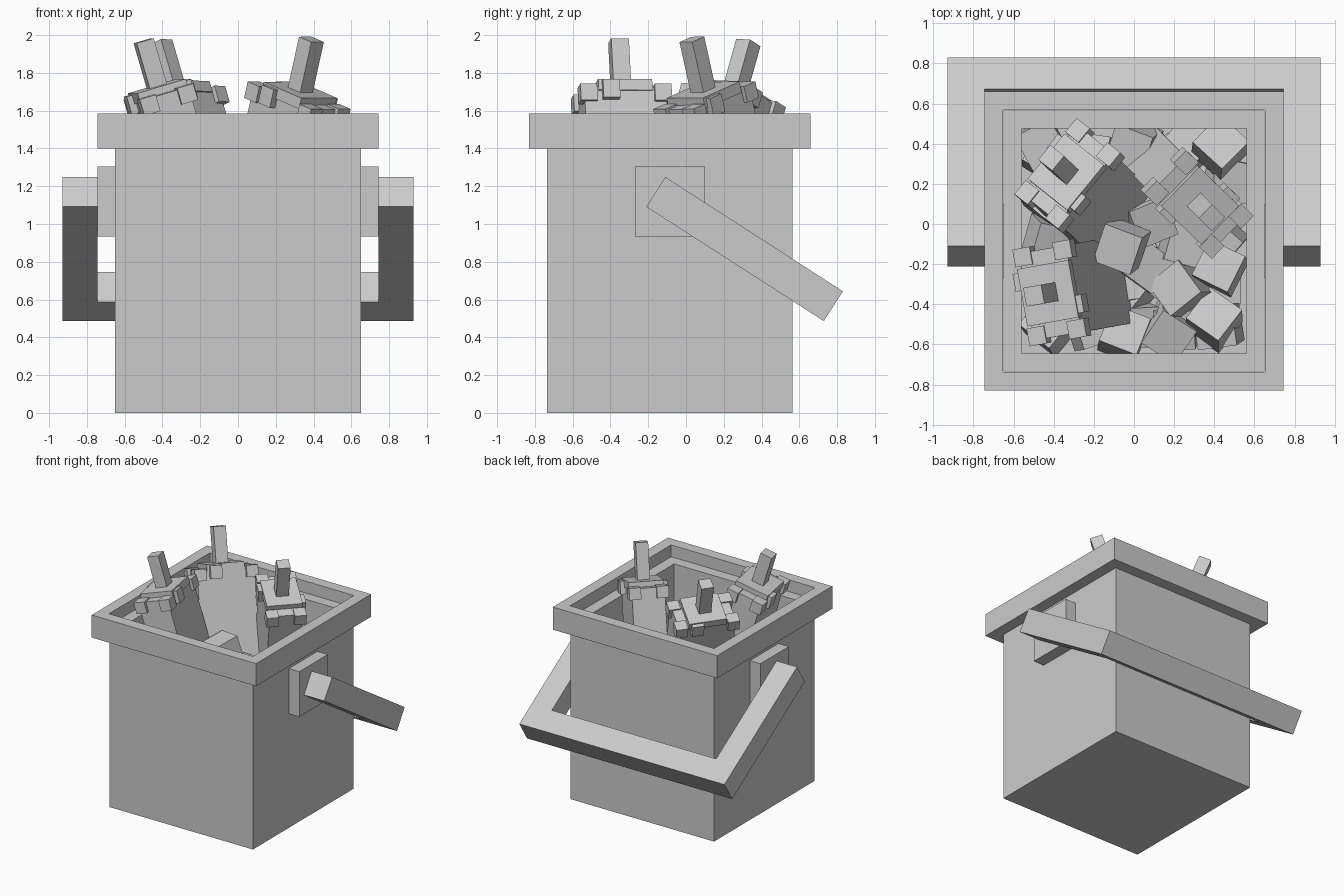
import bpy, bmesh, math, random
from mathutils import Matrix, Vector, Euler

if "Cube" in bpy.data.objects:
    bpy.data.objects.remove(bpy.data.objects["Cube"])

random.seed(4)
CY = -0.085          # bucket centre in y


def finish(name, bm):
    bmesh.ops.recalc_face_normals(bm, faces=bm.faces)
    me = bpy.data.meshes.new(name)
    bm.to_mesh(me)
    bm.free()
    ob = bpy.data.objects.new(name, me)
    bpy.context.collection.objects.link(ob)
    return ob


def add_box(bm, centre, size, frame=Matrix()):
    m = frame @ Matrix.Translation(centre) @ Matrix.Diagonal((*size, 1))
    bmesh.ops.create_cube(bm, size=1, matrix=m)


def square_spin(name, profile, closed):
    """Sweep a (half width, z) profile round a square."""
    bm = bmesh.new()
    rings = [[bm.verts.new((sx * h, CY + sy * h, z))
              for sx, sy in ((-1, -1), (1, -1), (1, 1), (-1, 1))]
             for h, z in profile]
    pairs = list(zip(rings, rings[1:]))
    if closed:
        pairs.append((rings[-1], rings[0]))
    else:
        bm.faces.new(rings[0])
        bm.faces.new(rings[-1])
    for a, b in pairs:
        for i in range(4):
            j = (i + 1) % 4
            bm.faces.new((a[i], a[j], b[j], b[i]))
    return finish(name, bm)


# Bucket shell and the taller rim around it
square_spin("bucket", [(0.65, 0), (0.65, 1.49), (0.56, 1.49), (0.56, 0.09)], False)
square_spin("rim", [(0.745, 1.4), (0.745, 1.585), (0.653, 1.585), (0.653, 1.4)], True)

# Handle mounts on both sides
for side, label in ((-1, "left"), (1, "right")):
    bm = bmesh.new()
    add_box(bm, (side * 0.6975, CY, 1.12), (0.095, 0.37, 0.37))
    finish("handle_mount_" + label, bm)

# U-shaped handle swung down towards the back
T, L = 0.187, 1.118
outline = [(-0.93, 0), (-0.745, 0), (-0.745, L - T), (0.745, L - T),
           (0.745, 0), (0.93, 0), (0.93, L), (-0.93, L)]
bm = bmesh.new()
frame = Matrix.Translation((0, -0.16, 1.17)) @ Matrix.Rotation(math.atan2(-0.605, 0.94), 4, 'X')
low = [bm.verts.new(frame @ Vector((x, y, -T / 2))) for x, y in outline]
top = [bm.verts.new(frame @ Vector((x, y, T / 2))) for x, y in outline]
for q in ((0, 1, 2, 7), (7, 2, 3, 6), (3, 4, 5, 6)):
    bm.faces.new([low[i] for i in reversed(q)])
    bm.faces.new([top[i] for i in q])
for i in range(8):
    j = (i + 1) % 8
    bm.faces.new((low[i], low[j], top[j], top[i]))
finish("handle", bm)


# Blocky stemmed pieces leaning on the bucket wall
def stemmed_piece(name, base, axis, long_dir, stem):
    z = Vector(axis).normalized()
    x = Vector(long_dir)
    x = (x - z * x.dot(z)).normalized()
    y = z.cross(x)
    frame = Matrix((x, y, z)).transposed().to_4x4()
    frame.translation = base
    bm = bmesh.new()
    add_box(bm, (0, 0, -0.51), (0.44, 0.25, 0.94), frame)         # body
    add_box(bm, (0, 0, -0.03), (0.29, 0.27, 0.06), frame)         # cap
    add_box(bm, (0, 0, stem / 2), (0.095, 0.095, stem), frame)    # stem
    for sx in (-1, 1):                                            # corner studs
        for sy in (-1, 1):
            add_box(bm, (sx * 0.2, sy * 0.105, -0.075), (0.09, 0.09, 0.09), frame)
        add_box(bm, (0.08 * sx, 0.13 * sx, -0.06), (0.09, 0.07, 0.1), frame)
    finish(name, bm)


stemmed_piece("stemmed_piece_front", (-0.43, -0.345, 1.73), (-0.29, -0.05, 1), (0.18, -1, 0), 0.25)
stemmed_piece("stemmed_piece_back", (-0.34, 0.26, 1.71), (-0.29, 0.28, 1), (0.62, 0.78, 0), 0.27)
stemmed_piece("stemmed_piece_right", (0.33, 0.09, 1.71), (0.22, -0.22, 1), (0.72, -0.7, 0), 0.28)

# Tumbled cubes: the visible pile, then a looser layer beneath
visible = [(-0.06, -0.11, 1.2), (0.0, 0.39, 1.1), (0.43, 0.38, 1.15), (0.28, 0.4, 1.0),
           (0.23, -0.32, 0.92), (0.4, -0.48, 0.84), (0.17, -0.54, 0.82), (0.43, -0.22, 0.95),
           (0.07, 0.02, 1.0), (0.13, 0.13, 0.95), (0.47, 0.22, 1.0), (0.05, -0.2, 0.9),
           (-0.05, -0.55, 0.8), (0.25, -0.1, 0.9), (-0.46, 0.4, 0.95), (-0.1, -0.3, 0.75)]
hidden = [(-0.42 + 0.21 * i, CY - 0.42 + 0.21 * j, 0.72) for i in range(5) for j in range(5)]
bm = bmesh.new()
for k, p in enumerate(visible + hidden):
    tilt = 0.3
    rot = Euler((random.uniform(-tilt, tilt), random.uniform(-tilt, tilt),
                 random.uniform(0, math.pi)))
    frame = Matrix.Translation(p) @ rot.to_matrix().to_4x4()
    add_box(bm, (0, 0, 0), (0.2, 0.2, 0.2), frame)
finish("cubes", bm)
